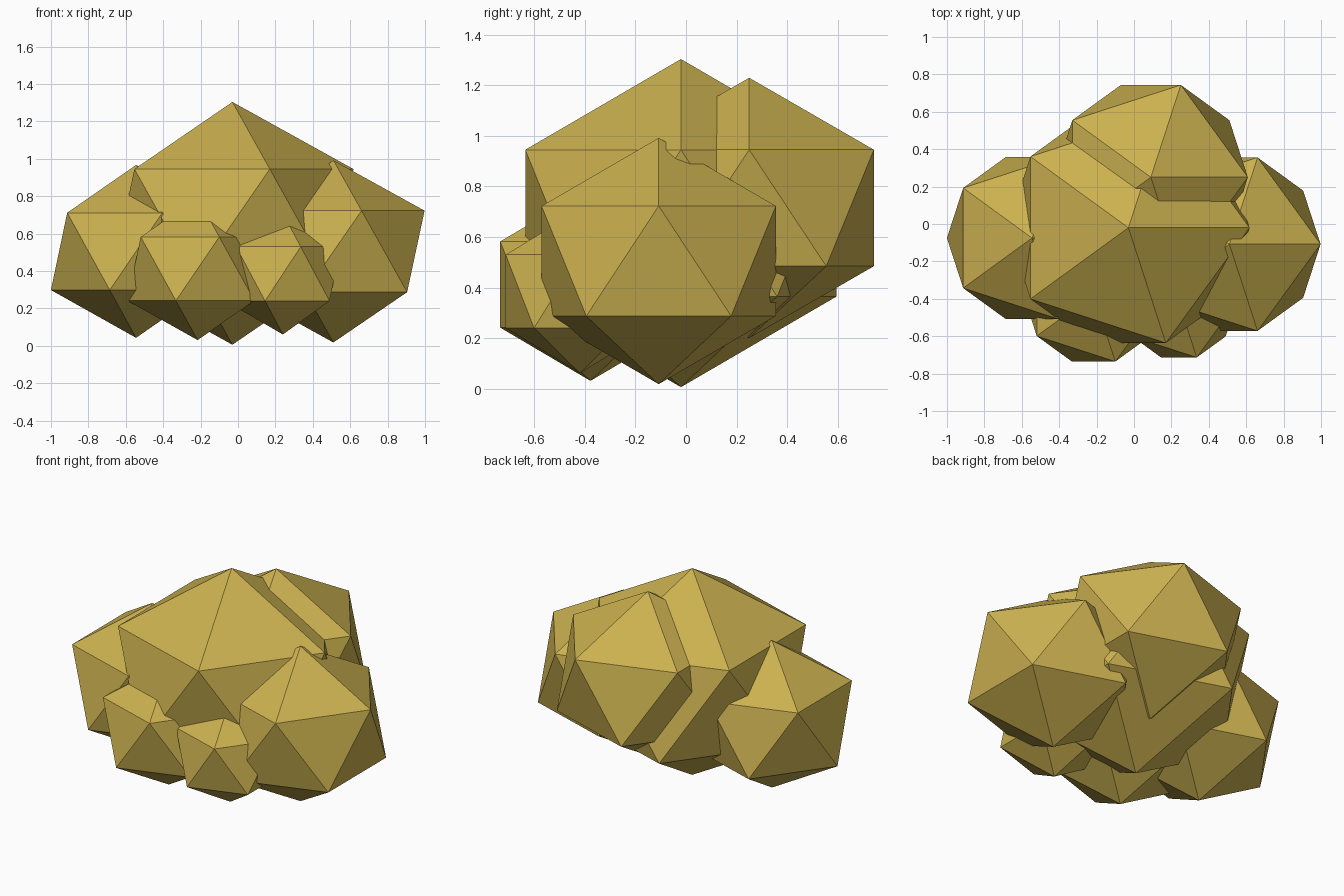
import bpy

cube = bpy.data.objects.get("Cube")
if cube:
    bpy.data.objects.remove(cube, do_unlink=True)

# Single ochre colour
ochre = bpy.data.materials.new("ochre")
ochre.use_nodes = True
colour = (0.6, 0.44, 0.08, 1.0)
ochre.diffuse_color = colour
ochre.node_tree.nodes["Principled BSDF"].inputs["Base Color"].default_value = colour


def lump(name, centre, radius, half_height):
    """A flat-faced twenty-sided lump, slightly squashed in height."""
    bpy.ops.mesh.primitive_ico_sphere_add(subdivisions=1, radius=1, location=centre)
    obj = bpy.context.object
    obj.name = name
    obj.scale = (radius, radius, half_height)
    bpy.ops.object.transform_apply(location=False, rotation=False, scale=True)
    bpy.ops.object.shade_flat()
    obj.data.materials.append(ochre)


# Large core with the lumps clustered around it
lump("main_lump", (-0.03, -0.02, 0.655), 0.724, 0.649)
lump("back_lump", (0.09, 0.25, 0.715), 0.58, 0.515)
lump("left_lump", (0.51, -0.108, 0.505), 0.545, 0.487)
lump("right_lump", (-0.545, -0.075, 0.505), 0.509, 0.462)
lump("front_right_lump", (-0.216, -0.378, 0.412), 0.42, 0.381)
lump("front_left_lump", (0.24, -0.42, 0.385), 0.345, 0.324)
